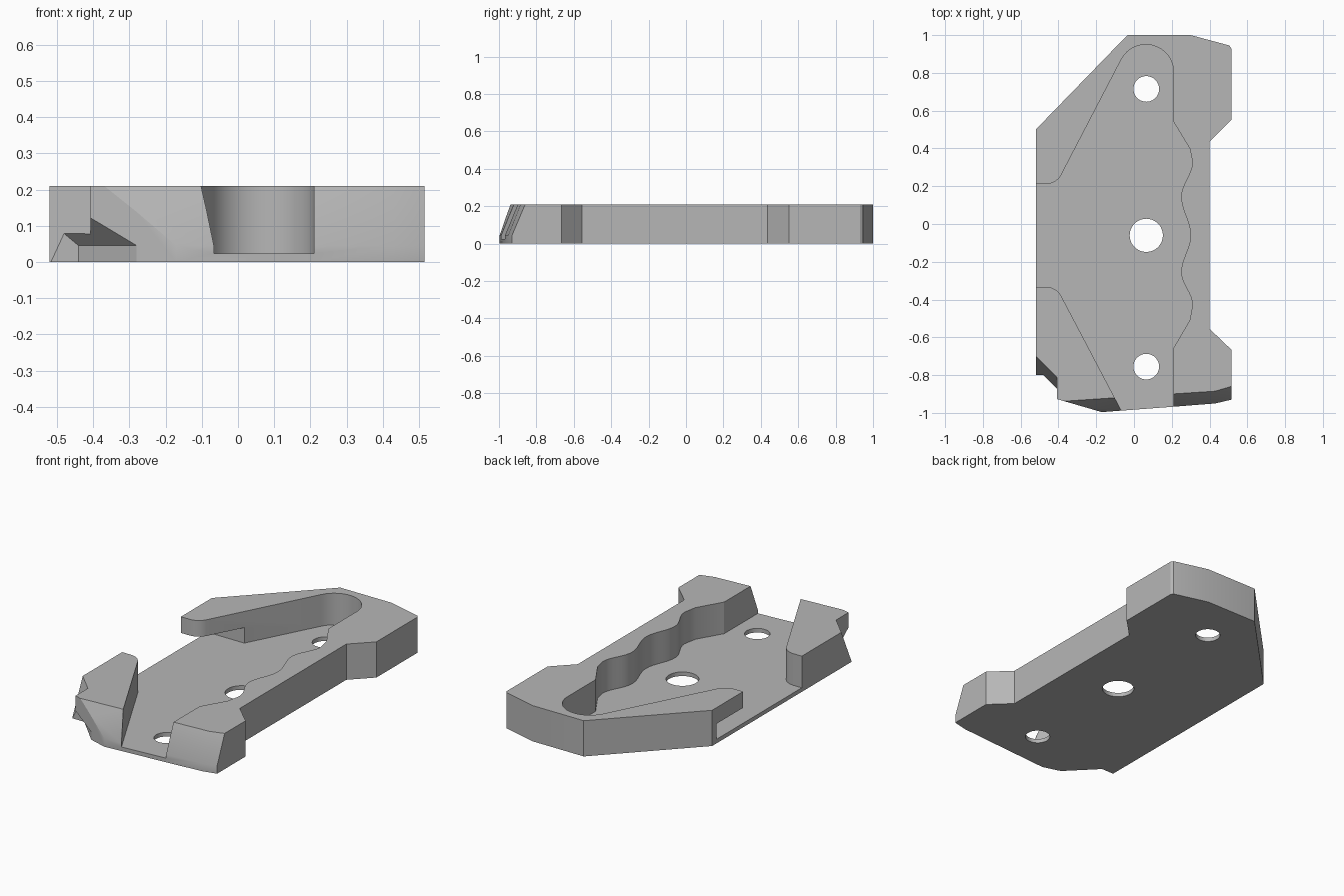
import bpy, bmesh
from math import cos, sin, pi, radians
from mathutils import Vector

cube = bpy.data.objects.get("Cube")
if cube:
    bpy.data.objects.remove(cube, do_unlink=True)

TOP, FLOOR, LIP = 0.21, 0.024, 0.045

grey = bpy.data.materials.new("plain_grey")
grey.use_nodes = True
colour = (0.47, 0.47, 0.47, 1)
grey.diffuse_color = colour
grey.node_tree.nodes["Principled BSDF"].inputs["Base Color"].default_value = colour


def finish(name, bm):
    bmesh.ops.recalc_face_normals(bm, faces=bm.faces)
    mesh = bpy.data.meshes.new(name)
    bm.to_mesh(mesh)
    bm.free()
    mesh.materials.append(grey)
    ob = bpy.data.objects.new(name, mesh)
    bpy.context.collection.objects.link(ob)
    return ob


def loft(name, layers):
    """Closed solid through rings of 3D points with equal counts."""
    bm = bmesh.new()
    rings = [[bm.verts.new(p) for p in ring] for ring in layers]
    bm.faces.new(rings[0])
    bm.faces.new(rings[-1])
    for a, b in zip(rings, rings[1:]):
        for i in range(len(a)):
            j = (i + 1) % len(a)
            bm.faces.new((a[i], a[j], b[j], b[i]))
    return finish(name, bm)


def prism(name, outline, z0, z1):
    return loft(name, [[(x, y, z) for x, y in outline] for z in (z0, z1)])


def hull(name, points):
    bm = bmesh.new()
    for p in points:
        bm.verts.new(p)
    bmesh.ops.convex_hull(bm, input=bm.verts)
    return finish(name, bm)


def arc(cx, cy, r, a0, a1, n):
    return [(cx + r * cos(radians(a0 + (a1 - a0) * i / n)),
             cy + r * sin(radians(a0 + (a1 - a0) * i / n))) for i in range(n + 1)]


# Body: vertical sides, front leaning back above a low lip
sides = [(0.515, -0.665), (0.40, -0.555), (0.40, 0.435), (0.515, 0.55), (0.515, 0.93),
         (0.505, 0.945), (0.30, 1.0), (-0.035, 1.0), (-0.52, 0.50)]
front_low = [(-0.52, -1.022), (0.20, -0.968), (0.43, -0.95), (0.515, -0.93)]
front_high = [(-0.52, -0.948), (0.20, -0.90), (0.43, -0.885), (0.515, -0.86)]
body = loft("body", [[(x, y, z) for x, y in sides + front]
                     for front, z in ((front_low, 0), (front_low, LIP), (front_high, TOP))])

# Pocket with a wavy right wall, open to the left and to the front
wave = [(0.31, 0.33), (0.25, 0.145), (0.30, -0.06), (0.25, -0.255), (0.31, -0.43)]
wall = [(0.21, 0.54), (0.295, 0.40)]
for (xa, ya), (xb, yb) in zip(wave, wave[1:]):
    for i in range(8):
        t = i / 8
        wall.append((xa + (xb - xa) * (1 - cos(pi * t)) / 2, ya + (yb - ya) * t))
wall += [wave[-1], (0.295, -0.51), (0.21, -0.655), (0.21, -1.2)]
pocket_outline = ([(-0.7, 0.212)] + arc(-0.465, 0.302, 0.09, -90, -28, 6)
                  + arc(0.063, 0.803, 0.147, 152, 0, 16) + wall
                  + [(0.045, -1.2)] + arc(-0.465, -0.423, 0.09, 28, 90, 6) + [(-0.7, -0.333)])
cutters = [prism("pocket", pocket_outline, FLOOR, 0.4)]

# Screw holes through the floor
for y, r in ((0.715, 0.068), (-0.06, 0.088), (-0.755, 0.068)):
    cutters.append(prism("hole", arc(0.065, y, r, 0, 350, 35), -0.1, 0.15))

# Slot below the end of the rear arm
cutters.append(prism("arm_slot", [(-0.7, 0.1), (-0.2, 0.1), (-0.2, 0.46), (-0.7, 0.46)],
                     FLOOR, 0.115))

# Front left corner: upright chamfer, leaning corner, low setback, undercut
cutters.append(prism("chamfer", [(-0.17, -0.996), (-0.60, -0.871), (-0.60, -1.3),
                                 (-0.17, -1.3)], -0.1, 0.4))
corner = []
for z in (-0.05, 0.3):
    reach = -1.22 - 0.46 * (TOP - z)
    for x in (-0.408, -0.7):
        corner += [(x, reach - x, z), (x, -1.3, z)]
cutters.append(hull("leaning_corner", corner))
cutters.append(prism("low_setback", [(-0.7, -0.80), (-0.44, -0.80), (-0.28, -0.963),
                                     (-0.17, -1.0), (-0.17, -1.3), (-0.7, -1.3)], -0.1, LIP))
undercut = []
for x, y, rise in ((-0.44, -0.80, 0), (-0.19, -1.055, 0),
                   (-0.74, -0.80, 0.25), (-0.74, -1.055, 0.46)):
    undercut += [(x, y, LIP + rise), (x, y, LIP - 0.02)]
cutters.append(hull("undercut", undercut))

# Carve the body
bpy.context.view_layer.objects.active = body
for cutter in cutters:
    cutter.hide_render = True
    mod = body.modifiers.new(cutter.name, 'BOOLEAN')
    mod.operation = 'DIFFERENCE'
    mod.solver = 'EXACT'
    mod.object = cutter
    bpy.ops.object.modifier_apply(modifier=mod.name)
    bpy.data.objects.remove(cutter, do_unlink=True)

bpy.ops.object.select_all(action='DESELECT')
body.select_set(True)
bpy.ops.object.shade_smooth_by_angle(angle=radians(25))
